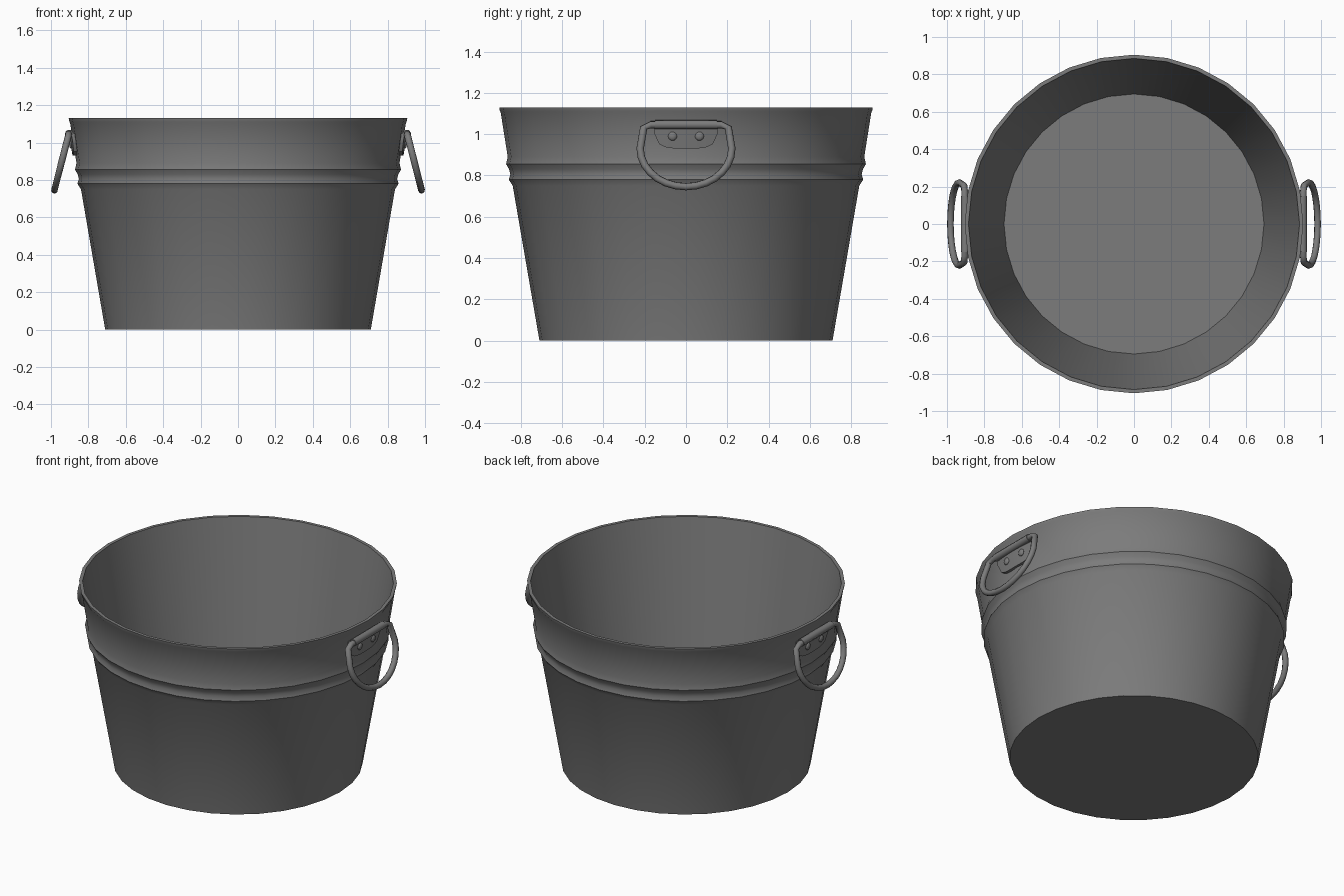
import bpy, bmesh, math
from mathutils import Vector

if "Cube" in bpy.data.objects:
    bpy.data.objects.remove(bpy.data.objects["Cube"])

HEIGHT, R_BASE, R_TOP, SIDES = 1.13, 0.71, 0.905, 32

metal = bpy.data.materials.new("galvanised grey")
metal.use_nodes = True
grey = (0.2, 0.2, 0.2, 1)
metal.diffuse_color = grey
metal.node_tree.nodes["Principled BSDF"].inputs["Base Color"].default_value = grey


def wall_radius(z):
    return R_BASE + (R_TOP - R_BASE) * z / HEIGHT


def finish(name, bm, angle=35):
    bmesh.ops.recalc_face_normals(bm, faces=bm.faces)
    mesh = bpy.data.meshes.new(name)
    bm.to_mesh(mesh)
    bm.free()
    mesh.materials.append(metal)
    obj = bpy.data.objects.new(name, mesh)
    bpy.context.collection.objects.link(obj)
    bpy.ops.object.select_all(action="DESELECT")
    obj.select_set(True)
    bpy.context.view_layer.objects.active = obj
    bpy.ops.object.shade_smooth_by_angle(angle=math.radians(angle))
    return obj


def skin(bm, rings, closed_path=False):
    """Join successive closed rings of points with quads."""
    loops = [[bm.verts.new(p) for p in ring] for ring in rings]
    n = len(loops[0])
    pairs = list(zip(loops, loops[1:]))
    if closed_path:
        pairs.append((loops[-1], loops[0]))
    for a, b in pairs:
        for i in range(n):
            j = (i + 1) % n
            bm.faces.new((a[i], a[j], b[j], b[i]))
    return loops


# Tub: outer wall with two pressed ribs, thin rim, inner wall and floor
outer = [(wall_radius(z) + bulge, z) for z, bulge in (
    (0, 0), (0.75, 0), (0.78, 0.014), (0.805, 0.002), (0.83, 0.004),
    (0.855, 0.014), (0.89, 0), (1.105, -0.003), (1.112, 0), (HEIGHT, 0))]
inner = [(R_TOP - 0.02, HEIGHT), (0.695, 0.02)]
bm = bmesh.new()
loops = skin(bm, [[(r * math.cos(math.tau * i / SIDES),
                    r * math.sin(math.tau * i / SIDES), z)
                   for i in range(SIDES)] for r, z in outer + inner])
bm.faces.new(loops[0])
bm.faces.new(loops[-1])
finish("tub", bm)


def tube(name, points, radius, closed):
    """Round wire following a path."""
    pts = [Vector(p) for p in points]
    rings = []
    for i, p in enumerate(pts):
        nxt = pts[(i + 1) % len(pts)] if closed or i + 1 < len(pts) else p
        prv = pts[i - 1] if closed or i else p
        t = (nxt - prv).normalized()
        side = t.cross(Vector((0.97, 0, 0.25))).normalized()
        up = t.cross(side)
        rings.append([p + radius * (math.cos(a) * side + math.sin(a) * up)
                      for a in (math.tau * k / 8 for k in range(8))])
    bm = bmesh.new()
    loops = skin(bm, rings, closed)
    if not closed:
        bm.faces.new(loops[0])
        bm.faces.new(loops[-1])
    return finish(name, bm, 60)


def handle_path(s):
    """D-shaped ring: straight hinge bar, round drop, leaning outwards."""
    yz = [(-0.17, 1.045), (0, 1.045), (0.17, 1.045), (0.205, 1.03)]
    yz += [(0.222 * math.cos(a), 0.93 - 0.185 * math.sin(a))
           for a in (math.pi * k / 14 for k in range(15))]
    yz += [(-0.205, 1.03)]
    return [(s * (0.905 + (1.045 - z) * 0.255), y, z) for y, z in yz]


def plate(name, s):
    """Lug plate that hugs the wall, with a rounded lower edge."""
    cols, rows, half, top = 12, 4, 0.155, 1.05
    bm = bmesh.new()
    layers = []
    for offset in (-0.01, 0.014):
        grid = []
        for c in range(cols + 1):
            u = 2 * c / cols - 1
            low = 1.005 - 0.075 * (1 - u ** 4) ** 0.5
            line = []
            for r in range(rows + 1):
                z = low + (top - low) * r / rows
                y = half * u
                x = math.sqrt((wall_radius(z) + offset) ** 2 - y * y)
                line.append(bm.verts.new((s * x, y, z)))
            grid.append(line)
        for a, b in zip(grid, grid[1:]):
            for r in range(rows):
                bm.faces.new((a[r], b[r], b[r + 1], a[r + 1]))
        layers.append(grid)
    # Close the edge between the two layers
    edge = [(c, 0) for c in range(cols)] + [(cols, r) for r in range(rows)]
    edge += [(c, rows) for c in range(cols, 0, -1)] + [(0, r) for r in range(rows, 0, -1)]
    back, front = layers
    for (c, r), (d, q) in zip(edge, edge[1:] + edge[:1]):
        bm.faces.new((back[c][r], back[d][q], front[d][q], front[c][r]))
    finish(name, bm)


def rivet(name, s, y, z=0.99):
    bm = bmesh.new()
    bmesh.ops.create_uvsphere(bm, u_segments=10, v_segments=6, radius=0.022)
    for v in bm.verts:
        v.co.x *= 0.5
    x = math.sqrt((wall_radius(z) + 0.014) ** 2 - y * y)
    bmesh.ops.translate(bm, verts=bm.verts, vec=(s * x, y, z))
    finish(name, bm, 60)


# Both handles with their hinge sleeve, lug plate and rivets
for side, s in (("left", 1), ("right", -1)):
    tube(side + "_handle", handle_path(s), 0.018, True)
    tube(side + "_hinge_sleeve",
         [(s * 0.903, y, 1.046) for y in (-0.15, 0, 0.15)], 0.023, False)
    plate(side + "_lug_plate", s)
    for end, y in (("front", -0.065), ("back", 0.065)):
        rivet(side + "_" + end + "_rivet", s, y)
